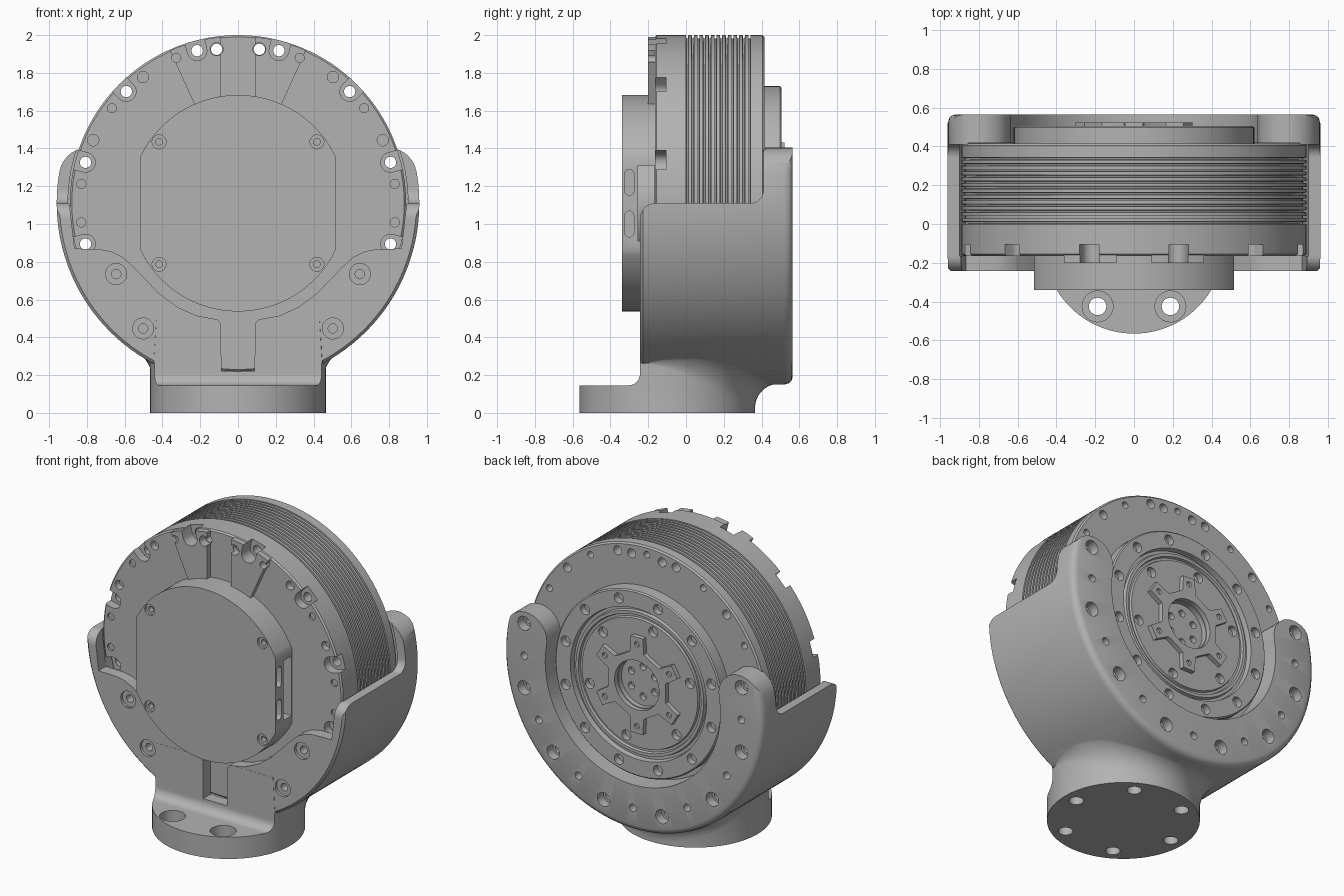
import bpy, bmesh
from math import sin, cos, pi, radians, sqrt

if "Cube" in bpy.data.objects:
    bpy.data.objects.remove(bpy.data.objects["Cube"])

CZ = 1.11          # height of the motor axis, which runs along y
BOLT_R = 0.836     # radius of the main bolt circle

metal = bpy.data.materials.new("grey metal")
metal.use_nodes = True
GREY = (0.45, 0.45, 0.45, 1)
metal.diffuse_color = GREY
metal.node_tree.nodes["Principled BSDF"].inputs["Base Color"].default_value = GREY


def finish(name, bm):
    bmesh.ops.remove_doubles(bm, verts=bm.verts, dist=1e-5)
    bmesh.ops.recalc_face_normals(bm, faces=bm.faces)
    me = bpy.data.meshes.new(name)
    bm.to_mesh(me)
    bm.free()
    me.materials.append(metal)
    ob = bpy.data.objects.new(name, me)
    bpy.context.collection.objects.link(ob)
    return ob


def skin(bm, rings):
    """Bridge equal rings of points and cap both ends."""
    vs = [[bm.verts.new(p) for p in ring] for ring in rings]
    n = len(vs[0])
    for a, b in zip(vs, vs[1:]):
        for i in range(n):
            bm.faces.new((a[i], a[(i + 1) % n], b[(i + 1) % n], b[i]))
    bm.faces.new(vs[0])
    bm.faces.new(vs[-1][::-1])


def turn(bm, profile, x=0, z=CZ, segs=128):
    """Lathe (radius, y) pairs about an axis along y."""
    skin(bm, [[(x + r * cos(2 * pi * i / segs), y, z + r * sin(2 * pi * i / segs))
               for i in range(segs)] for r, y in profile])


def lathe(name, profile, segs=128):
    bm = bmesh.new()
    turn(bm, profile, segs=segs)
    return finish(name, bm)


def prism(bm, pts, lo, hi, axis="y"):
    """Extrude a 2D outline: (x, z) along y or (y, z) along x."""
    place = (lambda a, b, t: (a, t, b)) if axis == "y" else (lambda a, b, t: (t, a, b))
    skin(bm, [[place(a, b, t) for a, b in pts] for t in (lo, hi)])


def extrude(name, pts, lo, hi, axis="y"):
    bm = bmesh.new()
    prism(bm, pts, lo, hi, axis)
    return finish(name, bm)


def holes(spots, profile, segs=20):
    bm = bmesh.new()
    for x, z in spots:
        turn(bm, profile, x, z, segs)
    return finish("cutter", bm)


def boolean(ob, other, op="DIFFERENCE"):
    other.hide_render = True
    mod = ob.modifiers.new("cut", "BOOLEAN")
    mod.object, mod.operation, mod.solver = other, op, "EXACT"
    mod.use_self = True
    dg = bpy.context.evaluated_depsgraph_get()
    me = bpy.data.meshes.new_from_object(ob.evaluated_get(dg))
    ob.modifiers.clear()
    ob.data = me
    bpy.data.objects.remove(other)


def arc(cx, cy, r, a0, a1, n=10):
    angles = [radians(a0 + (a1 - a0) * i / n) for i in range(n + 1)]
    return [(cx + r * cos(a), cy + r * sin(a)) for a in angles]


def circle_spots(r, start, count, step):
    return [(r * cos(radians(start + i * step)), CZ + r * sin(radians(start + i * step)))
            for i in range(count)]


def mirror(pts):
    return pts + [(-x, z) for x, z in reversed(pts)]


def both(pts):
    return pts + [(-x, z) for x, z in pts]


# Motor housing with cooling grooves
profile = [(0.001, -.165), (.88, -.165), (.89, -.155)]
for i in range(12):
    y = i * 0.03
    profile += [(.89, y), (.872, y + .002), (.872, y + .01), (.89, y + .012)]
motor = lathe("motor_housing", profile + [(.89, .405), (.88, .415), (.001, .415)])

# Raised pads beside the top slot
for s in (1, -1):
    pad = arc(0, CZ, .885, 84.2, 66) + [(.22, CZ + .5), (.09, CZ + .5)]
    boolean(motor, extrude("pad", [(s * x, z) for x, z in pad], -.2, -.15), "UNION")

# Screw notches open to the rim, through bores and blind holes
bolts = circle_spots(BOLT_R, 15, 12, 30)
bm = bmesh.new()
for i in range(12):
    a = radians(15 + 30 * i)
    u, v = (cos(a), sin(a)), (-sin(a), cos(a))
    local = arc(BOLT_R, 0, .052, 90, 270) + [(1, -.052), (1, .052)]
    prism(bm, [(p * u[0] + q * v[0], CZ + p * u[1] + q * v[1]) for p, q in local], -.3, -.105)
boolean(motor, finish("cutter", bm))
extra = both([(.113, 1.925)])
boolean(motor, holes(extra, [(.034, -.3), (.034, -.14)]))
boolean(motor, holes(bolts + extra, [(.03, -.3), (.03, .6)]))
pins = both(circle_spots(BOLT_R, 53, 1, 1) + circle_spots(BOLT_R, 23.5, 1, 1))
boolean(motor, holes(pins, [(.03, -.3), (.03, -.12)]))
small = both([p for a in (67, 37, 7, -7) for p in circle_spots(BOLT_R, a, 1, 1)])
boolean(motor, holes(small, [(.024, -.3), (.024, -.15)]))
boolean(motor, holes(circle_spots(BOLT_R, 0, 12, 30), [(.022, .35), (.022, .5)]))

# Front cover with flat sides, a cable gap and connector slots
half = arc(0, CZ, .573, -90, -26, 24) + arc(0, CZ, .573, 26, 90, 24)
cover = extrude("front_cover", mirror(half[1:-1]), -.34, -.16)
boolean(cover, extrude("cutter", [(-.254, .91), (-.168, .91), (-.168, 1.31), (-.254, 1.31)],
                       -.7, .7, "x"))
for s in (1, -1):
    for z in (CZ - .11, CZ + .11):
        slot = arc(-.3, z + .045, .024, 0, 180) + arc(-.3, z - .045, .024, 180, 360)
        boolean(cover, extrude("cutter", slot, s * .47, s * .6, "x"))
screws = [(x, z) for x in (-.418, .418) for z in (.787, 1.435)]
boolean(cover, holes(screws, [(.037, -.4), (.037, -.325), (.018, -.325), (.018, -.29)]))
lathe("cover_core", [(.001, -.27), (.3, -.27), (.3, -.16), (.001, -.16)], 48)

# Output flange at the back
flange = lathe("output_flange", [
    (.001, .4), (.62, .4), (.62, .497), (.612, .505), (.505, .505), (.5, .47), (.48, .47),
    (.475, .492), (.455, .492), (.45, .475), (.435, .475), (.43, .49), (.16, .49),
    (.16, .455), (.001, .455)], 96)
boolean(flange, holes(circle_spots(.56, 15, 12, 30), [(.034, .46), (.034, .6)]))
boolean(flange, holes(circle_spots(.385, 105, 6, 60), [(.034, .45), (.034, .6)]))
boolean(flange, holes(circle_spots(.1, 30, 6, 60), [(.024, .42), (.024, .6)]))

# Six-armed hub
star = []
for i in range(6):
    for r, da in ((.215, -20), (.225, -13), (.325, -8), (.325, 8), (.225, 13), (.215, 20)):
        a = radians(90 + 60 * i + da)
        star.append((r * cos(a), CZ + r * sin(a)))
hub = extrude("output_hub", star, .48, .522)
boolean(hub, holes([(0, CZ)], [(.165, .4), (.165, .6)], 48))
boolean(hub, holes(circle_spots(.275, 90, 6, 60), [(.018, .505), (.018, .6)]))

# Cradle drum
cradle = lathe("cradle", [(.001, -.243), (.945, -.243), (.96, -.228), (.96, .52), (.953, .545),
                          (.94, .558), (.92, .565), (.001, .565)])

# Round pedestal that flares into the drum
SEG, FOOT_R, FOOT_Y = 96, .465, -.1
rings = [[], []] + [[] for _ in range(9)] + [[]]
for i in range(SEG):
    a = 2 * pi * i / SEG
    ca, sa = cos(a), sin(a)
    f = min(max((FOOT_Y + FOOT_R * sa + .25) / .45, .02), 1) * .13

    def point(r, z):
        return (r * ca, FOOT_Y + r * sa, z)

    rings[0].append(point(FOOT_R, 0))
    rings[1].append(point(FOOT_R, .01))
    for k in range(9):
        t = k / 8 * pi / 2
        r = FOOT_R + f * (1 - cos(t))
        drum = CZ - sqrt(.955 ** 2 - (r * ca) ** 2)
        rings[2 + k].append(point(r, drum - f * (1 - sin(t))))
    rings[11].append(point(FOOT_R - .01, .5))
bm = bmesh.new()
skin(bm, rings)
foot = finish("pedestal", bm)
step = arc(-.304, .206, .06, -90, 0) + [(-.244, .9), (-.9, .9), (-.9, .146)]
boolean(foot, extrude("cutter", step, -.8, .8, "x"))
boolean(cradle, foot, "UNION")

# Hollow the cradle, lower its side walls, and open the top between two rounded arms
boolean(cradle, lathe("cutter", [(.001, -.165), (.9, -.165), (.9, .418), (.65, .418),
                                 (.65, .7), (.001, .7)]))
wall = ([(-.5, 1.03), (-.243, 1.03)] + arc(-.163, 1.03, .08, 180, 90)[1:]
        + arc(.34, 1.18, .07, -90, 0) + [(.41, 3), (-.5, 3)])
boolean(cradle, extrude("cutter", wall, -1.2, 1.2, "x"))
tip = radians(10)
arm = ([(.001, CZ)] + arc(.805 * cos(tip), CZ + .805 * sin(tip), .155, 190, 10, 16)
       + [(1.3 * cos(tip), CZ + 1.3 * sin(tip)), (1.3, 2.5)])
boolean(cradle, extrude("cutter", mirror(arm), .405, .8))

# Front opening with the lower slot
opening = [(.088, .22), (.09, .47), (.11, .495), (.22, .515), (.32, .56), (.42, .635), (.55, .77),
           (.61, .825), (.67, .855), (.73, .866), (.865, .87), (.893, CZ), (.893, 1.3)]
boolean(cradle, extrude("cutter", mirror(opening), -.4, -.12))

# Cradle bolt holes, front and back
boolean(cradle, holes(both([(.645, .735), (.502, .447)]),
                      [(.056, -.4), (.056, -.225), (.025, -.225), (.025, -.14)]))
boolean(cradle, holes(circle_spots(BOLT_R, 165, 8, 30),
                      [(.03, .38), (.03, .5), (.047, .5), (.047, .7)]))
boolean(cradle, holes(circle_spots(BOLT_R - .03, 180, 7, 30), [(.025, .5), (.025, .7)]))

# Foot bolt holes; the front pair is counterbored right through
bm = bmesh.new()
for i in range(6):
    a = radians(60 * i)
    x, y = .375 * cos(a), FOOT_Y + .375 * sin(a)
    front = i in (4, 5)
    steps = [(.045, -.1), (.045, .07)] + ([(.08, .07), (.08, .3)] if front else [])
    skin(bm, [[(x + r * cos(2 * pi * k / 24), y + r * sin(2 * pi * k / 24), z)
               for k in range(24)] for r, z in steps])
boolean(cradle, finish("cutter", bm))

# Smooth shading with sharp edges kept
for ob in (o for o in bpy.context.scene.objects if o.type == "MESH"):
    bpy.ops.object.select_all(action="DESELECT")
    ob.select_set(True)
    bpy.context.view_layer.objects.active = ob
    bpy.ops.object.shade_smooth_by_angle(angle=radians(32))
